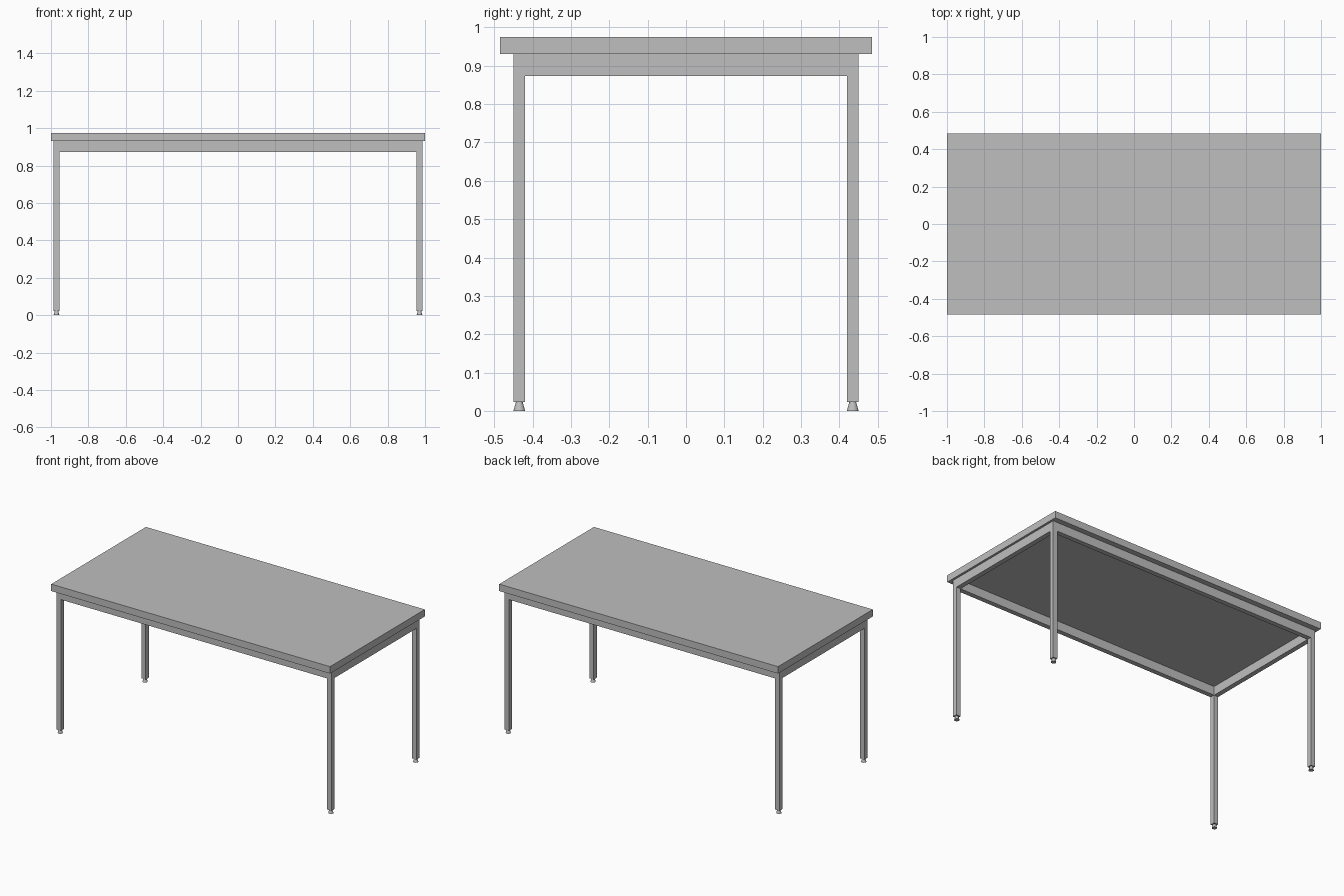
import bpy
import bmesh
from mathutils import Matrix, Vector

cube = bpy.data.objects.get("Cube")
if cube:
    bpy.data.objects.remove(cube, do_unlink=True)

# One plain grey for the whole table
grey = bpy.data.materials.new("light_grey")
grey.use_nodes = True
GREY = (0.52, 0.52, 0.52, 1)
grey.diffuse_color = GREY
grey.node_tree.nodes["Principled BSDF"].inputs["Base Color"].default_value = GREY


def finish(name, bm):
    mesh = bpy.data.meshes.new(name)
    bm.to_mesh(mesh)
    bm.free()
    mesh.materials.append(grey)
    obj = bpy.data.objects.new(name, mesh)
    bpy.context.collection.objects.link(obj)
    return obj


def box(name, low, high):
    low, high = Vector(low), Vector(high)
    bm = bmesh.new()
    bmesh.ops.create_cube(bm, size=1, matrix=Matrix.Translation((low + high) / 2)
                          @ Matrix.Diagonal((high - low).to_4d()))
    return finish(name, bm)


def foot(name, x, y, height):
    bm = bmesh.new()
    bmesh.ops.create_cone(bm, cap_ends=True, segments=24, radius1=0.0155, radius2=0.009,
                          depth=height, matrix=Matrix.Translation((x, y, height / 2)))
    obj = finish(name, bm)
    bpy.ops.object.select_all(action='DESELECT')
    obj.select_set(True)
    bpy.context.view_layer.objects.active = obj
    bpy.ops.object.shade_smooth_by_angle()


OUT_X, OUT_Y, BAR = 0.986, 0.45, 0.031      # outer frame extents and tube width
IN_X, IN_Y = OUT_X - BAR, OUT_Y - BAR
FOOT, RAIL, TOP, HEIGHT = 0.023, 0.873, 0.93, 0.975

# Worktop
box("table_top", (-1, -0.485, TOP), (1, 0.485, HEIGHT))

# Four square legs on tapered feet
for sx, side in ((1, "left"), (-1, "right")):
    for sy, end in ((-1, "front"), (1, "back")):
        x, y = sx * (OUT_X - BAR / 2), sy * (OUT_Y - BAR / 2)
        h = BAR / 2
        box(f"{end}_{side}_leg", (x - h, y - h, FOOT), (x + h, y + h, TOP))
        foot(f"{end}_{side}_foot", x, y, FOOT)

# Rails between the legs, flush with their outer faces
for s, end, side in ((-1, "front", "right"), (1, "back", "left")):
    y0, y1 = sorted((s * IN_Y, s * OUT_Y))
    box(f"{end}_rail", (-IN_X, y0, RAIL), (IN_X, y1, TOP))
    x0, x1 = sorted((s * IN_X, s * OUT_X))
    box(f"{side}_rail", (x0, -IN_Y, RAIL), (x1, IN_Y, TOP))
